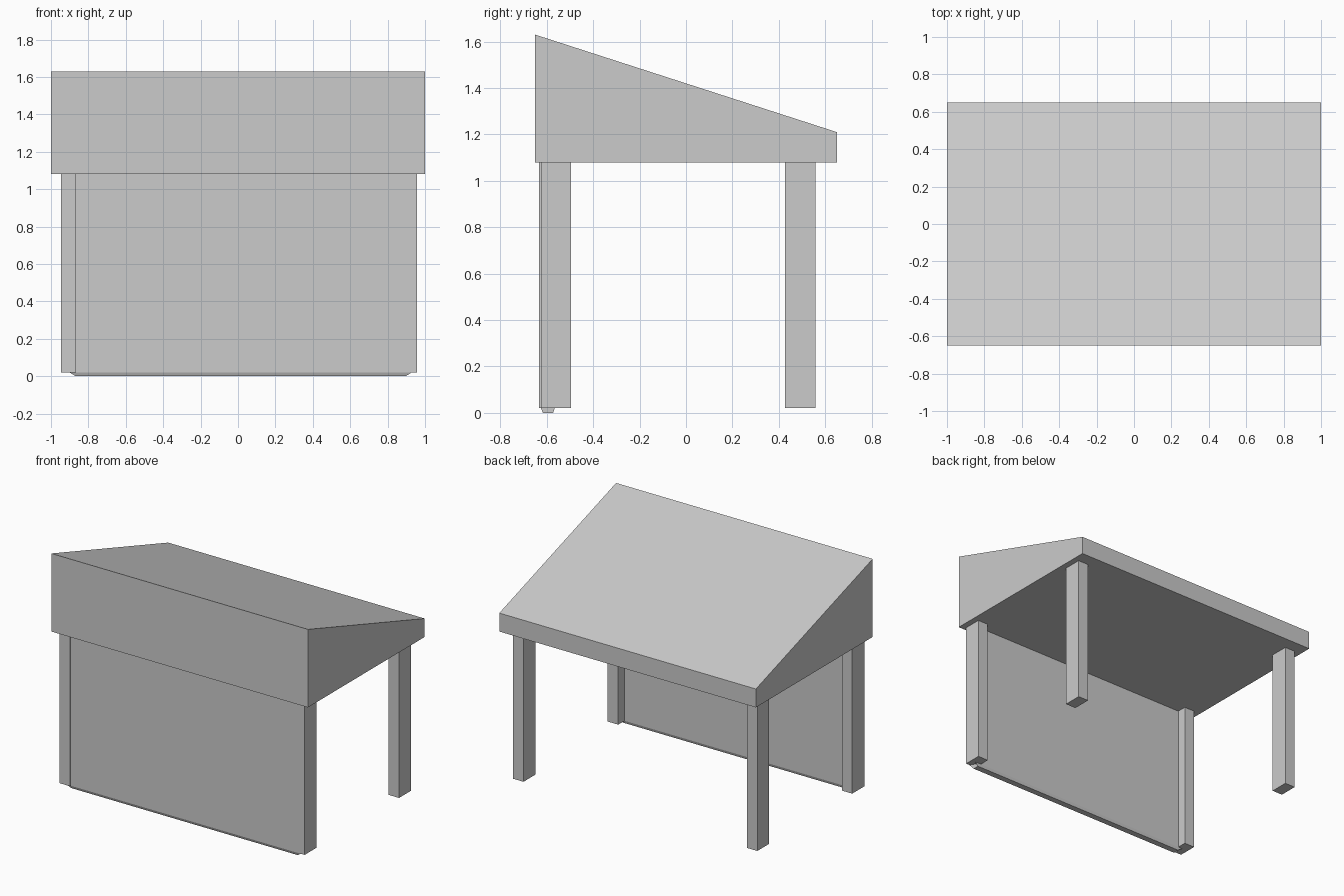
import bpy, bmesh

if "Cube" in bpy.data.objects:
    bpy.data.objects.remove(bpy.data.objects["Cube"])


def mesh_object(name, bm):
    bmesh.ops.recalc_face_normals(bm, faces=bm.faces)
    mesh = bpy.data.meshes.new(name)
    bm.to_mesh(mesh)
    bm.free()
    obj = bpy.data.objects.new(name, mesh)
    bpy.context.collection.objects.link(obj)
    return obj


def prism(name, profile, x0, x1):
    """Extrude a (y, z) profile from x0 to x1."""
    bm = bmesh.new()
    face = bm.faces.new([bm.verts.new((x0, y, z)) for y, z in profile])
    result = bmesh.ops.extrude_face_region(bm, geom=[face])
    moved = [v for v in result["geom"] if isinstance(v, bmesh.types.BMVert)]
    bmesh.ops.translate(bm, verts=moved, vec=(x1 - x0, 0, 0))
    return mesh_object(name, bm)


def post(name, x0, x1, y0, y1):
    return prism(name, [(y0, 0.02), (y1, 0.02), (y1, 1.08), (y0, 1.08)], x0, x1)


# Solid sloping roof, high at the front
prism("sloped_roof", [(-0.65, 1.08), (0.65, 1.08), (0.65, 1.21), (-0.65, 1.63)], -1, 1)

# Four posts; the front left one stands slightly proud of the panel
post("front_left_post", -0.947, -0.866, -0.634, -0.498)
post("front_right_post", 0.875, 0.957, -0.624, -0.495)
post("back_left_post", -0.947, -0.866, 0.426, 0.559)
post("back_right_post", 0.875, 0.957, 0.426, 0.559)

# Front panel between the posts, its lower edge tapering to the ground
panel = prism("front_panel", [(-0.617, 0), (-0.573, 0), (-0.566, 0.02),
                              (-0.566, 1.08), (-0.625, 1.08), (-0.625, 0.02)], -0.90, 0.928)
for v in panel.data.vertices:
    if v.co.z < 0.01:
        v.co.x += 0.032 if v.co.x < 0 else -0.032
